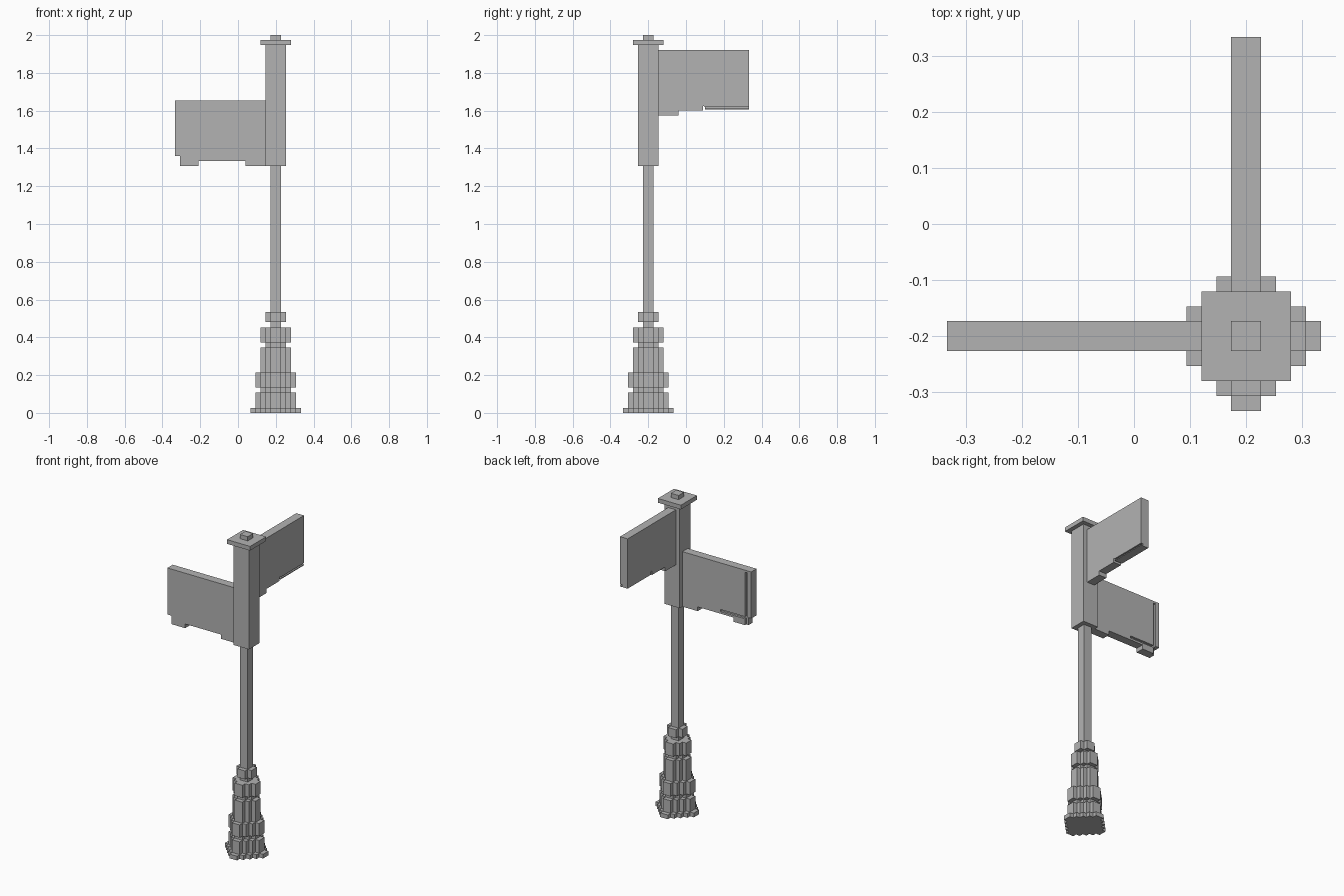
import bpy, bmesh
from mathutils import Vector

cube = bpy.data.objects.get("Cube")
if cube:
    bpy.data.objects.remove(cube, do_unlink=True)

V = 2 / 75                      # block size
CX, CY = 7.5 * V, -7.5 * V      # pole axis

grey = bpy.data.materials.new("plain_grey")
grey.use_nodes = True
grey.diffuse_color = (0.45, 0.45, 0.45, 1)
bsdf = next(n for n in grey.node_tree.nodes if n.type == "BSDF_PRINCIPLED")
bsdf.inputs["Base Color"].default_value = (0.45, 0.45, 0.45, 1)


def prism(bm, outline, direction, place):
    """Extrude a closed outline; place() maps its 2D points into space."""
    face = bm.faces.new([bm.verts.new(place(a, b)) for a, b in outline])
    out = bmesh.ops.extrude_face_region(bm, geom=[face])["geom"]
    moved = [g for g in out if isinstance(g, bmesh.types.BMVert)]
    bmesh.ops.translate(bm, verts=moved, vec=Vector(direction))


def finish(bm, name):
    bmesh.ops.recalc_face_normals(bm, faces=bm.faces[:])
    mesh = bpy.data.meshes.new(name)
    bm.to_mesh(mesh)
    bm.free()
    mesh.materials.append(grey)
    bpy.context.collection.objects.link(bpy.data.objects.new(name, mesh))


def square(n):
    return [(n, -n), (n, n), (-n, n), (-n, -n)]


def stepped(n):
    """Round-ish blocky outline with stair-stepped corners."""
    quarter = []
    for k in range(1, n + 1):
        quarter.append((n + 1 - k, k))
        if k < n:
            quarter.append((n - k, k))
    points = []
    for _ in range(4):
        points += quarter
        quarter = [(-b, a) for a, b in quarter]
    return points


def column(name, outline, z0, z1):
    bm = bmesh.new()
    prism(bm, outline, (0, 0, (z1 - z0) * V),
          lambda a, b: (CX + a * V, CY + b * V, z0 * V))
    finish(bm, name)


def rect(a0, a1, z0, z1):
    return [(a0, z0), (a1, z0), (a1, z1), (a0, z1)]


def sign(name, axis, layers):
    """Layers are (outline, start, end), measured in blocks across the sign."""
    bm = bmesh.new()
    for outline, t0, t1 in layers:
        if axis == "x":
            prism(bm, outline, (0, (t1 - t0) * V, 0),
                  lambda a, b: (a, CY + t0 * V, b))
        else:
            prism(bm, outline, ((t1 - t0) * V, 0, 0),
                  lambda a, b: (CX + t0 * V, a, b))
    finish(bm, name)


# Base: stacked stepped rings, each (radius, bottom, top)
rings = [("foot", 5, 0, 1), ("lower_plinth", 4, 1, 4), ("lower_neck", 3, 4, 5),
         ("plinth_band", 4, 5, 8), ("base_shaft", 3, 8, 13),
         ("upper_neck", 2, 13, 14), ("upper_band", 3, 14, 17),
         ("pole_collar", 2, 18, 20)]
for name, radius, low, high in rings:
    column(name, stepped(radius), low, high)

# Pole, sign post and cap
column("pole", square(1), 17, 49)
column("sign_post", square(2), 49, 73)
column("post_cap", square(3), 73, 74)
column("cap_knob", square(1), 74, 75)

END, EDGE = 12.5 * V, 11.5 * V
ROOT = 5.5 * V

# Lower sign, pointing to -x, with a grooved border on its back
top, low, tab = 62 * V, 50 * V, 49 * V
step = 51 * V
body = [(-END, top), (ROOT, top), (ROOT, tab), (.04, tab), (.04, low),
        (-.21, low), (-.21, tab), (-EDGE, tab), (-EDGE, step), (-END, step)]
panel = [(-.29, top), (ROOT, top), (ROOT, tab), (.04, tab), (.04, low),
         (-.12, low), (-.12, step), (-.29, step)]
ledge = [(-.29, tab), (-.21, tab), (-.21, low), (-.12, low),
         (-.12, low + .013), (-.29, low + .013)]
sign("lower_sign", "x", [
    (body, -1, .5), (panel, .5, 1), (ledge, .5, 1),
    (rect(-END, -EDGE, step, top), .5, 1),
    (rect(-EDGE, -.29, top - .013, top), .5, 1)])

# Upper sign, pointing to +y, with a groove along the foot of its left face
top, low, tab = 72 * V, 60 * V, 59 * V
body = [(-ROOT, top), (-ROOT, tab), (-.04, tab), (-.04, low),
        (.09, low), (.09, low + .026), (.1, low + .026), (.1, low + .006),
        (END, low + .006), (END, top)]
panel = [(-ROOT, top), (-ROOT, tab), (-.04, tab), (-.04, low),
         (.09, low), (.09, low + .026), (.1, low + .02),
         (END, low + .02), (END, top)]
sign("upper_sign", "y", [
    (body, -1, .5), (panel, .5, 1),
    (rect(.1, END, low + .006, low + .012), .5, 1)])
